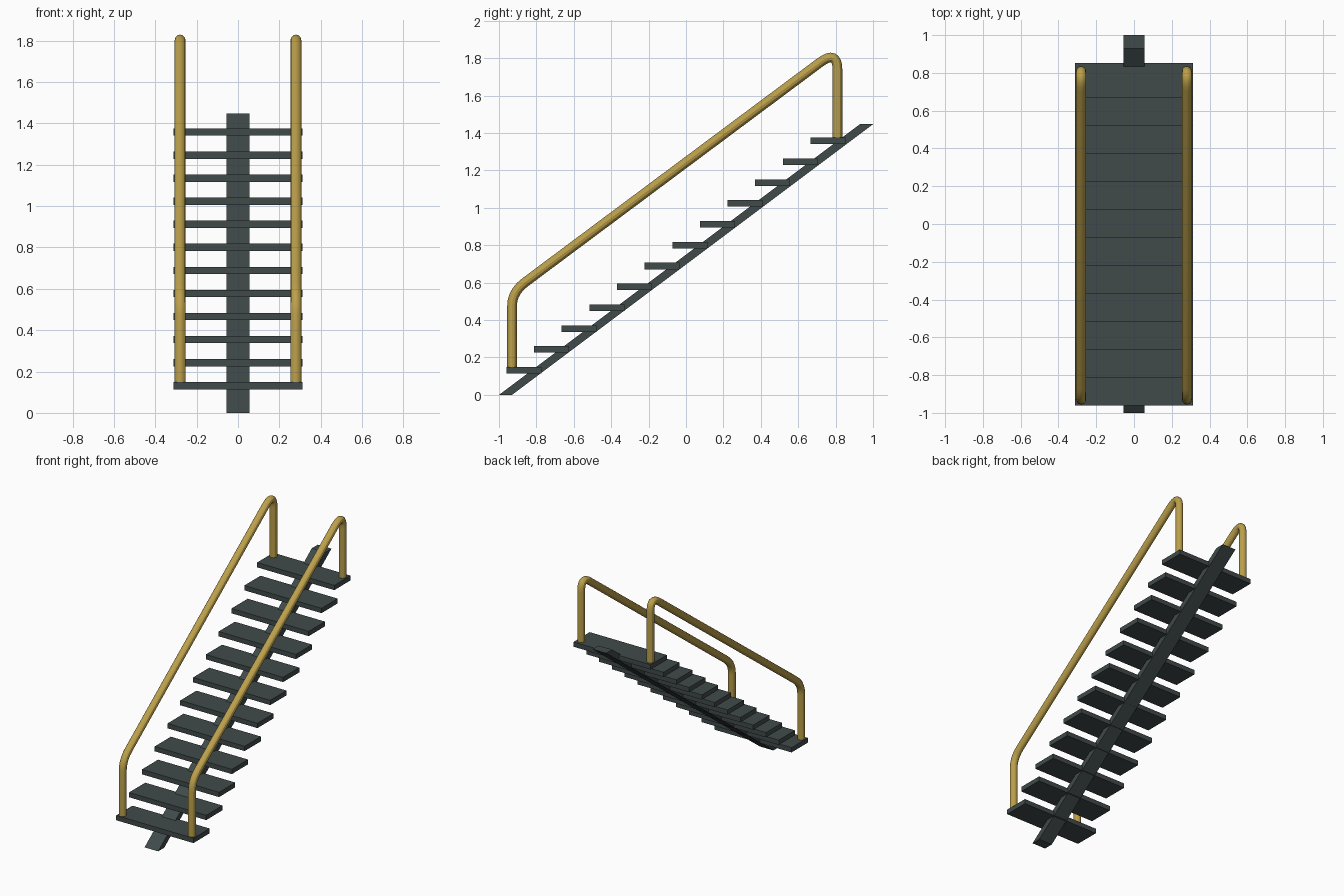
import bpy
import bmesh
from mathutils import Vector

cube = bpy.data.objects.get("Cube")
if cube:
    bpy.data.objects.remove(cube, do_unlink=True)


def material(name, colour):
    mat = bpy.data.materials.new(name)
    mat.use_nodes = True
    mat.diffuse_color = colour
    mat.node_tree.nodes["Principled BSDF"].inputs["Base Color"].default_value = colour
    return mat


slate = material("dark slate", (0.052, 0.068, 0.068, 1))
gold = material("muted gold", (0.50, 0.35, 0.07, 1))


def extruded(name, outline, half_width, mat):
    """Extrude a (y, z) outline symmetrically along x."""
    bm = bmesh.new()
    face = bm.faces.new([bm.verts.new((-half_width, y, z)) for y, z in outline])
    result = bmesh.ops.extrude_face_region(bm, geom=[face])
    moved = [g for g in result["geom"] if isinstance(g, bmesh.types.BMVert)]
    bmesh.ops.translate(bm, verts=moved, vec=(2 * half_width, 0, 0))
    bmesh.ops.recalc_face_normals(bm, faces=bm.faces)
    mesh = bpy.data.meshes.new(name)
    bm.to_mesh(mesh)
    bm.free()
    mesh.materials.append(mat)
    obj = bpy.data.objects.new(name, mesh)
    bpy.context.collection.objects.link(obj)
    return obj


# Central sloping beam with level ends
extruded("central_beam", [(-1, 0), (-0.93, 0), (1, 1.447), (0.93, 1.447)], 0.055, slate)

# Twelve evenly rising treads
STEPS, RUN, RISE = 12, 0.1478, 0.1115
for i in range(STEPS):
    y, z = -0.96 + i * RUN, 0.114 + i * RISE
    extruded(f"tread_{i + 1}",
             [(y, z), (y + 0.187, z), (y + 0.187, z + 0.035), (y, z + 0.035)],
             0.312, slate)


def bend(start, corner, end, segments):
    """Points of a rounded corner between two straight runs."""
    a, b, c = Vector(start), Vector(corner), Vector(end)
    steps = [i / segments for i in range(segments + 1)]
    return [a * (1 - t) ** 2 + b * 2 * t * (1 - t) + c * t * t for t in steps]


def handrail(name, x):
    path = [(-0.93, 0.14)]
    path += bend((-0.93, 0.475), (-0.93, 0.55), (-0.86, 0.602), 5)
    path += bend((0.715, 1.776), (0.81, 1.847), (0.81, 1.735), 8)
    path += [(0.81, 1.36)]
    curve = bpy.data.curves.new(name, "CURVE")
    curve.dimensions = "3D"
    curve.bevel_depth = 0.026
    curve.bevel_resolution = 4
    curve.use_fill_caps = True
    spline = curve.splines.new("POLY")
    spline.points.add(len(path) - 1)
    for point, (y, z) in zip(spline.points, path):
        point.co = (x, y, z, 1)
    spline.use_smooth = True
    curve.materials.append(gold)
    rail = bpy.data.objects.new(name, curve)
    bpy.context.collection.objects.link(rail)
    # Turn the tube into a smooth mesh with crisp end caps
    bpy.ops.object.select_all(action="DESELECT")
    rail.select_set(True)
    bpy.context.view_layer.objects.active = rail
    bpy.ops.object.convert(target="MESH")
    bpy.ops.object.shade_smooth_by_angle()


# Tubular handrails on both sides
for side, x in (("left", 0.28), ("right", -0.28)):
    handrail(f"{side}_handrail", x)
